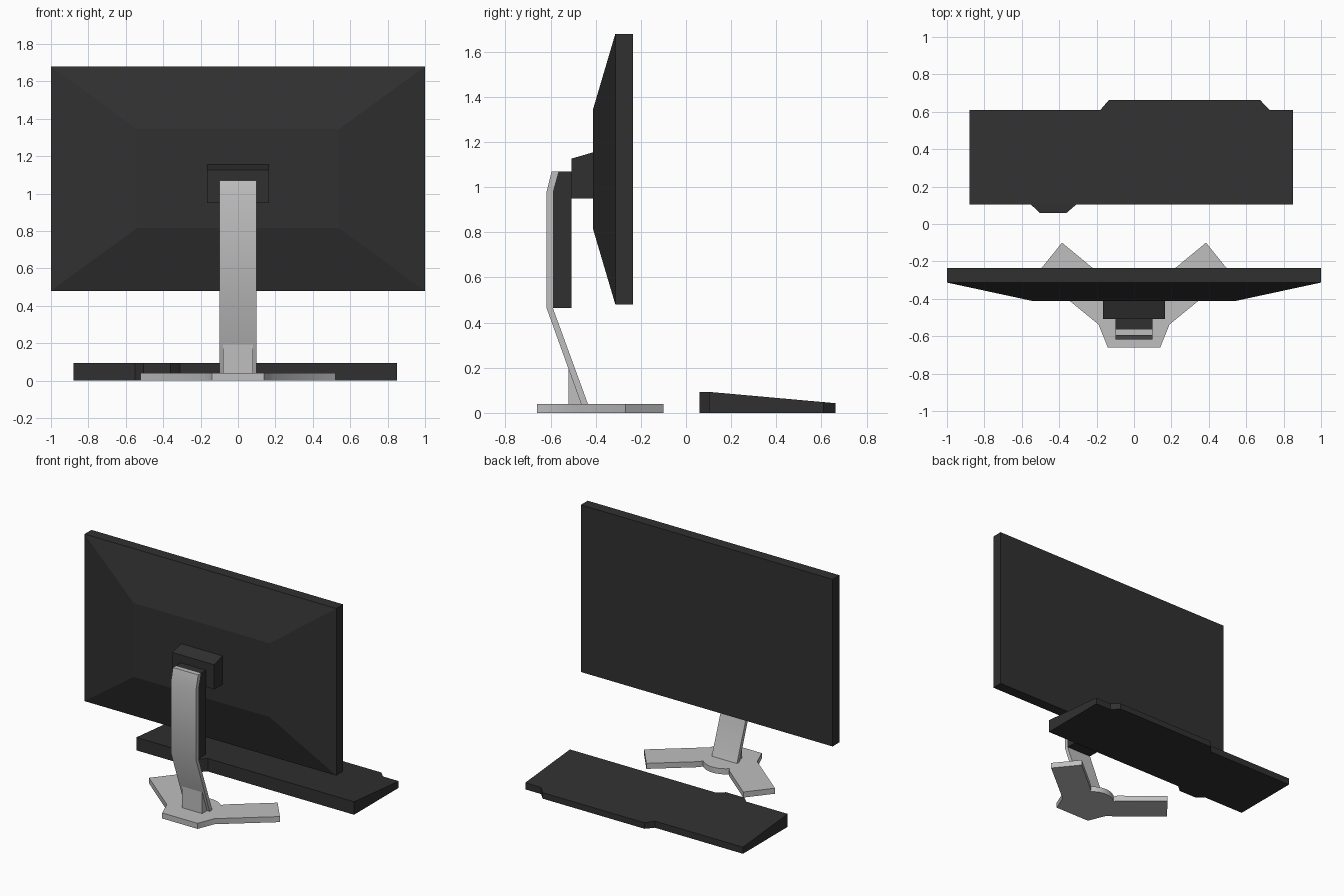
import bpy, bmesh, math
from mathutils import Vector

if "Cube" in bpy.data.objects:
    bpy.data.objects.remove(bpy.data.objects["Cube"])


def material(name, v):
    m = bpy.data.materials.new(name)
    m.diffuse_color = (v, v, v, 1)
    m.use_nodes = True
    m.node_tree.nodes["Principled BSDF"].inputs["Base Color"].default_value = m.diffuse_color
    return m


dark = material("charcoal plastic", 0.03)
silver = material("silver grey", 0.52)


def finish(bm, name, mat, smooth=False):
    bmesh.ops.recalc_face_normals(bm, faces=bm.faces)
    me = bpy.data.meshes.new(name)
    bm.to_mesh(me)
    bm.free()
    ob = bpy.data.objects.new(name, me)
    bpy.context.collection.objects.link(ob)
    me.materials.append(mat)
    if smooth:
        bpy.context.view_layer.objects.active = ob
        ob.select_set(True)
        bpy.ops.object.shade_smooth_by_angle(angle=math.radians(30))
        ob.select_set(False)
    return ob


def prism(points, offset):
    """Extrude a closed polygon of 3D points along an offset."""
    bm = bmesh.new()
    face = bm.faces.new([bm.verts.new(p) for p in points])
    ext = bmesh.ops.extrude_face_region(bm, geom=[face])
    verts = [g for g in ext["geom"] if isinstance(g, bmesh.types.BMVert)]
    bmesh.ops.translate(bm, verts=verts, vec=Vector(offset))
    if not any(len(f.verts) and f == face for f in bm.faces):
        bm.faces.new([bm.verts[i] for i in range(len(points))])
    return bm


def side_part(name, profile, half, mat, smooth=False):
    """Extrude a (y, z) side profile across x from -half to half."""
    bm = prism([(-half, y, z) for y, z in profile], (2 * half, 0, 0))
    return finish(bm, name, mat, smooth)


# Screen panel: three rectangular sections, tapering towards the rear
bm = bmesh.new()
rings = []
for y, hx, z0, z1 in [(-0.235, 1, 0.48, 1.68), (-0.313, 1, 0.48, 1.68),
                      (-0.412, 0.54, 0.815, 1.345)]:
    rings.append([bm.verts.new((x, y, z)) for x, z in
                  [(-hx, z0), (hx, z0), (hx, z1), (-hx, z1)]])
for a, b in zip(rings, rings[1:]):
    for i in range(4):
        j = (i + 1) % 4
        bm.faces.new((a[i], a[j], b[j], b[i]))
bm.faces.new(rings[0])
bm.faces.new(rings[-1])
finish(bm, "screen_panel", dark)

# Mount block, column behind it, bent silver neck and rear gusset
side_part("mount_block", [(-0.41, 0.95), (-0.41, 1.155), (-0.507, 1.127),
                          (-0.507, 0.95)], 0.165, dark)
side_part("stand_column", [(-0.507, 0.465), (-0.507, 1.07), (-0.565, 1.07),
                           (-0.59, 0.98), (-0.59, 0.465)], 0.1, dark)
side_part("stand_neck", [(-0.565, 1.07), (-0.595, 1.07), (-0.618, 0.98),
                         (-0.618, 0.465), (-0.463, 0.035), (-0.433, 0.035),
                         (-0.59, 0.465), (-0.59, 0.98)], 0.1, silver, True)
side_part("neck_gusset", [(-0.52, 0.035), (-0.52, 0.2), (-0.455, 0.035)],
          0.08, silver)

# Base: mirrored half outline with two arms and a rounded centre
half = [(0.14, -0.66), (0.19, -0.537), (0.52, -0.267), (0.385, -0.10),
        (0.118, -0.32)]
arc = [(0.15 * math.cos(t), -0.45 + 0.15 * math.sin(t)) for t in
       [math.radians(45 + 9 * i) for i in range(11)]]
outline = half + arc + [(-x, y) for x, y in reversed(half)]
bm = prism([(x, y, 0) for x, y in outline], (0, 0, 0.04))
finish(bm, "stand_base", silver, True)

# Keyboard: outline with offset lips, thickness falling towards +y
keys = [(-0.88, 0.103), (-0.55, 0.103), (-0.505, 0.06), (-0.36, 0.06),
        (-0.31, 0.103), (0.85, 0.103), (0.85, 0.61), (0.725, 0.61),
        (0.675, 0.662), (-0.135, 0.662), (-0.18, 0.61), (-0.88, 0.61)]
bm = prism([(x, y, 0) for x, y in keys], (0, 0, 0.093))
bmesh.ops.bisect_plane(bm, geom=bm.verts[:] + bm.edges[:] + bm.faces[:],
                       plane_co=(0, 0.103, 0), plane_no=(0, 1, 0), dist=1e-4)
for v in bm.verts:
    if v.co.z > 0.01:
        v.co.z = 0.093 - 0.05 * max(0, v.co.y - 0.103) / 0.559
finish(bm, "keyboard", dark)
